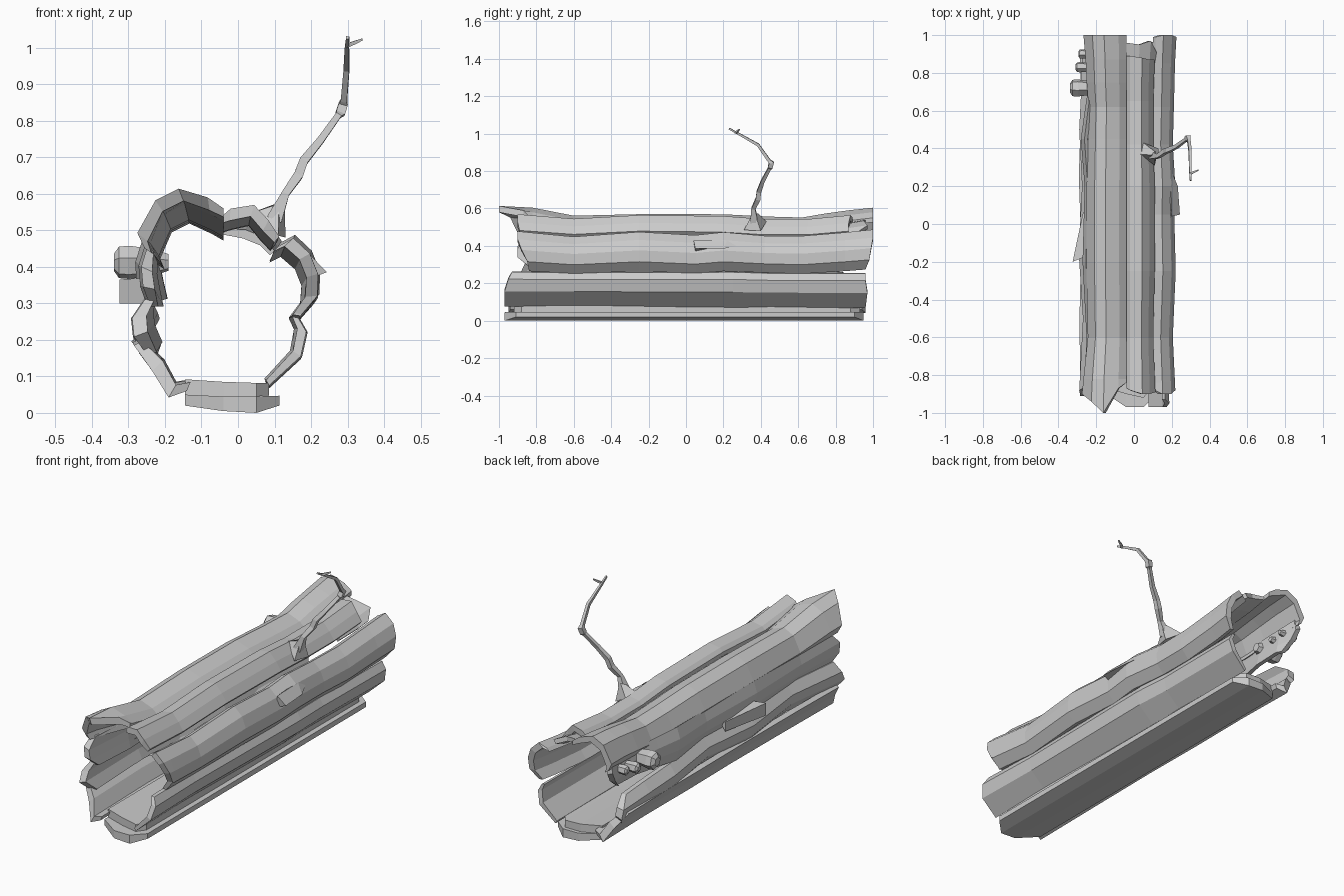
import bpy, bmesh, math
from mathutils import Vector

CENTRE = Vector((-0.04, 0.30))


def finish(name, verts, faces):
    mesh = bpy.data.meshes.new(name)
    mesh.from_pydata(verts, [], faces)
    bm = bmesh.new()
    bm.from_mesh(mesh)
    bmesh.ops.recalc_face_normals(bm, faces=bm.faces)
    bm.to_mesh(mesh)
    bm.free()
    ob = bpy.data.objects.new(name, mesh)
    bpy.context.collection.objects.link(ob)
    return ob


def loft(name, rings, strip=False):
    """Skin equal-sized closed rings and cap both ends (strips get quad caps)."""
    n = len(rings[0])
    verts = [v for r in rings for v in r]
    faces = [(i * n + j, i * n + (j + 1) % n, (i + 1) * n + (j + 1) % n, (i + 1) * n + j)
             for i in range(len(rings) - 1) for j in range(n)]
    for b in (0, len(verts) - n):
        if strip:
            faces += [(b + j, b + j + 1, b + n - 2 - j, b + n - 1 - j) for j in range(n // 2 - 1)]
        else:
            faces.append(tuple(range(b, b + n)))
    return finish(name, verts, faces)


def bark(name, profile, stations, thick, front=None, back=None):
    """Strip of bark: xz outline, stations (y, radial shift, z shift), jagged end offsets."""
    pts = [Vector(p) for p in profile]
    k = len(pts)
    rings = []
    for s, (y, dr, dz) in enumerate(stations):
        jag = front if s == 0 else back if s == len(stations) - 1 else None
        outer, inner = [], []
        for n, (p, j) in enumerate(zip(pts, jag or [0] * k)):
            d = (p - CENTRE).normalized()
            t = thick * (.65 if n in (0, k - 1) else 1)
            o, i = p + d * dr, p + d * (dr - t)
            outer.append((o.x, y + j, max(0, o.y + dz)))
            inner.append((i.x, y + j, max(0, i.y + dz)))
        rings.append(outer + inner[::-1])
    return loft(name, rings, True)


def slab(name, profile, thick, front, back):
    """Flat floor board with upright sides and ragged ends."""
    def ring(y, jag):
        low = [(x, y + j, z) for (x, z), j in zip(profile, jag)]
        return low + [(x, y, z + t) for (x, y, z), t in zip(low[::-1], thick[::-1])]
    flat = [0] * len(profile)
    return loft(name, [ring(-.9, front), ring(-.3, flat), ring(.3, flat), ring(.9, back)], True)


def tube(name, path, sides):
    """Faceted tapering tube through (x, y, z, radius) points."""
    pts = [Vector(p[:3]) for p in path]
    rings, u, prev = [], None, None
    for i, p in enumerate(pts):
        t = (pts[min(i + 1, len(pts) - 1)] - pts[max(i - 1, 0)]).normalized()
        u = prev.rotation_difference(t) @ u if u else t.orthogonal().normalized()
        prev = t
        v = t.cross(u)
        rings.append([p + (u * math.cos(a) + v * math.sin(a)) * path[i][3]
                      for a in (2 * math.pi * j / sides for j in range(sides))])
    return loft(name, rings)


# upper bark
bark("bark_top_left",
     [(-.24, .44), (-.26, .48), (-.215, .565), (-.155, .595), (-.08, .57), (-.04, .54)],
     [(-.92, .02, 0), (-.82, .01, 0), (-.6, -.02, -.015), (-.2, -.01, -.015), (.2, -.012, -.015),
      (.45, -.02, -.02), (.62, -.025, -.02), (.75, -.012, -.01), (.87, -.005, 0), (1, .01, 0)],
     .036, front=[.03, .02, -.02, -.08, .05, .08])
bark("bark_top_right",
     [(-.04, .545), (-.02, .562), (.045, .572), (.085, .53), (.115, .485)],
     [(-.9, -.003, 0), (-.6, -.02, -.008), (-.25, -.008, 0), (.2, -.008, -.005),
      (.42, -.02, -.01), (.65, -.02, -.01), (.88, -.008, 0)],
     .033, front=[.03, .02, 0, 0, .01], back=[.01, .01, 0, -.01, -.01])
bark("inner_top_splinter", [(-.045, .535), (.03, .53), (.09, .505), (.12, .465)],
     [(.7, -.03, 0), (.85, -.015, 0), (.97, 0, .005)], .025, back=[-.01, -.02, 0, -.06])

# right side bark, wavy top edge
bark("bark_right",
     [(.11, .45), (.15, .472), (.195, .43), (.217, .375), (.215, .315), (.172, .265)],
     [(-.9, .002, .005), (-.84, 0, 0), (-.6, -.012, -.015), (-.25, .004, 0), (.05, -.004, -.012),
      (.2, .002, 0), (.42, -.012, -.01), (.62, -.006, -.015), (.85, 0, 0), (.98, .008, .01)],
     .033, front=[.02, 0, 0, .02, .05, .06], back=[.01, .02, .02, .01, 0, -.02])
bark("bark_lower_right",
     [(.165, .26), (.187, .222), (.172, .155), (.085, .075)],
     [(-.95, 0, 0), (-.6, -.01, -.005), (.25, .004, 0), (.45, -.006, -.008), (.95, 0, -.008)],
     .026, front=[.02, 0, -.02, -.02], back=[.01, .01, .02, .01])

# floor of the log, two boards
slab("log_floor", [(-.145, .02), (-.04, .005), (.05, 0), (.113, .02)], [.03, .04, .045, .027],
     [0, -.07, -.07, -.01], [0, .05, .05, 0])
slab("floor_lining", [(-.145, .05), (-.04, .045), (.05, .045), (.085, .047)], [.042, .04, .037, .035],
     [.03, .0, -.02, .02], [0, .03, .03, -.02])

# left side bark
bark("bark_lower_left",
     [(-.14, .06), (-.19, .042), (-.235, .115), (-.285, .185)],
     [(-.9, 0, 0), (-.5, .004, .01), (-.1, -.006, 0), (.25, .008, .015), (.6, -.005, 0), (.93, 0, 0)],
     .04, front=[-.04, -.05, 0, .04], back=[.01, .03, 0, -.05])
bark("bark_middle_left",
     [(-.24, .155), (-.28, .21), (-.285, .26), (-.25, .31)],
     [(-.88, .005, 0), (-.5, -.015, .015), (-.15, .008, 0), (.2, -.01, .01), (.5, .005, -.015),
      (.7, -.005, -.035), (.9, -.01, -.05)],
     .04, front=[.03, -.03, 0, .02], back=[-.03, .02, .01, -.06])
bark("bark_upper_left",
     [(-.24, .29), (-.26, .345), (-.265, .40), (-.248, .455)],
     [(-.88, 0, 0), (-.6, -.015, 0), (-.2, .008, 0), (.2, -.004, .005), (.45, .018, .005),
      (.6, -.005, .015), (.72, -.025, .02), (.87, -.025, .025), (.97, -.005, .03)],
     .033, front=[.04, -.02, -.02, .03], back=[-.08, -.02, .01, 0])

# raised bark splinters
finish("left_splinter",
       [(-.325, -.2, .30), (-.325, -.2, .365), (-.25, -.17, .37), (-.25, -.17, .30),
        (-.27, .06, .30), (-.27, .06, .35), (-.24, .06, .34)],
       [(0, 1, 2, 3), (0, 4, 5, 1), (1, 5, 6, 2), (3, 6, 4, 0), (2, 6, 3), (4, 6, 5)])
finish("right_splinter",
       [(.243, .05, .385), (.20, .04, .43), (.19, .05, .365), (.232, .2, .385), (.165, .36, .42), (.195, .22, .43)],
       [(0, 1, 2), (0, 3, 5, 1), (3, 4, 5), (0, 2, 4, 3), (1, 5, 4, 2)])

# dead branch: flared root ridge, knotted elbow, forked tip
finish("branch_root",
       [(.03, .37, .545), (.05, .43, .53), (.13, .40, .48), (.11, .31, .485),
        (.09, .365, .565), (.11, .385, .575), (.128, .37, .565), (.112, .35, .56)],
       [(0, 1, 5, 4), (1, 2, 6, 5), (2, 3, 7, 6), (3, 0, 4, 7), (4, 5, 6, 7), (3, 2, 1, 0)])
tube("branch",
     [(.10, .365, .53, .03), (.13, .36, .60, .015), (.165, .385, .65, .018), (.18, .39, .69, .017),
      (.225, .41, .745, .014), (.275, .447, .815, .012), (.28, .45, .82, .018), (.288, .457, .845, .018),
      (.29, .445, .855, .012), (.297, .385, .94, .011), (.298, .28, 1.0, .008), (.30, .23, 1.027, .006)], 4)
tube("branch_twig", [(.298, .265, 1.005, .008), (.315, .275, 1.012, .007), (.34, .285, 1.022, .004)], 4)

# fungus knobs in the hollow at the back left
for y, z, r, x in ((.72, .412, .047, -.34), (.83, .41, .028, -.31), (.9, .42, .025, -.295)):
    tube("fungus_knob", [(-.19, y, z, r * .5), (-.23, y, z, r * .8), (x + r * .9, y, z, r),
                         (x + r * .3, y, z, r * .95), (x, y, z, r * .5)], 6)
